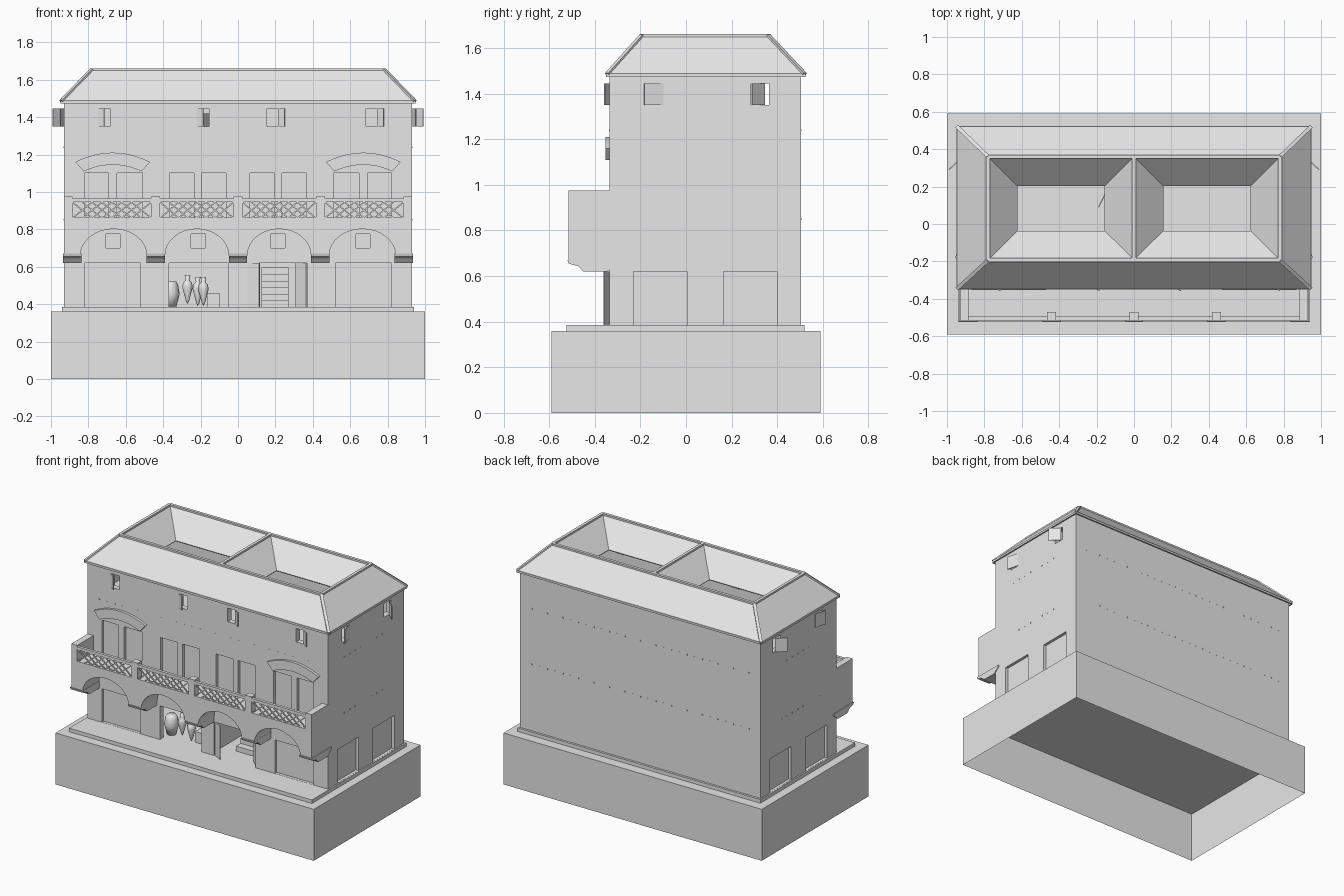
import bpy, bmesh, math
from mathutils import Vector, Matrix

cube = bpy.data.objects.get("Cube")
if cube:
    bpy.data.objects.remove(cube, do_unlink=True)

plaster = bpy.data.materials.new("plain_grey")
plaster.use_nodes = True
grey = (0.8, 0.8, 0.8, 1)
plaster.diffuse_color = grey
plaster.node_tree.nodes["Principled BSDF"].inputs["Base Color"].default_value = grey


def finish(name, bm):
    """Turn a bmesh into a named object."""
    bmesh.ops.recalc_face_normals(bm, faces=bm.faces)
    mesh = bpy.data.meshes.new(name)
    bm.to_mesh(mesh)
    bm.free()
    mesh.materials.append(plaster)
    obj = bpy.data.objects.new(name, mesh)
    bpy.context.collection.objects.link(obj)
    return obj


def add_box(bm, x0, x1, y0, y1, z0, z1):
    centre = Vector((x0 + x1, y0 + y1, z0 + z1)) / 2
    size = Matrix.Diagonal((x1 - x0, y1 - y0, z1 - z0, 1))
    return bmesh.ops.create_cube(bm, size=1, matrix=Matrix.Translation(centre) @ size)


def boxes(name, items):
    bm = bmesh.new()
    for item in items:
        add_box(bm, *item)
    return finish(name, bm)


def add_bar(bm, start, end, width, depth):
    """Box running between two points."""
    start, end = Vector(start), Vector(end)
    way = end - start
    turn = way.to_track_quat('X', 'Z').to_matrix().to_4x4()
    size = Matrix.Diagonal((way.length, depth, width, 1))
    bmesh.ops.create_cube(bm, size=1, matrix=Matrix.Translation((start + end) / 2) @ turn @ size)


def extrude(bm, points, offset):
    face = bm.faces.new([bm.verts.new(p) for p in points])
    moved = bmesh.ops.extrude_face_region(bm, geom=[face])["geom"]
    verts = [v for v in moved if isinstance(v, bmesh.types.BMVert)]
    bmesh.ops.translate(bm, verts=verts, vec=offset)


def cut(target, cutter):
    mod = target.modifiers.new("cut", 'BOOLEAN')
    mod.operation = 'DIFFERENCE'
    mod.solver = 'EXACT'
    mod.object = cutter
    cutter.hide_render = True
    cutter.hide_set(True)
    cutter.display_type = 'WIRE'


# Levels and wall planes
WX, FRONT, BACK = 0.93, -0.335, 0.505
GROUND, DECK, EAVE, RIDGE = 0.385, 0.86, 1.485, 1.655
WALL, NICHE = 0.04, 0.02
BALC = -0.515

# Base, open underneath, and the step on it
bm = bmesh.new()
add_box(bm, -1, 1, -0.59, 0.59, 0, 0.36)
bm.faces.ensure_lookup_table()
bmesh.ops.delete(bm, geom=[min(bm.faces, key=lambda f: f.calc_center_median().z)], context='FACES')
finish("base", bm)
boxes("step", [(-0.94, 0.94, -0.525, 0.52, 0.355, GROUND)])

# Hollow walls with doors and windows cut in
walls = boxes("walls", [(-WX, WX, FRONT, BACK, GROUND - 0.01, EAVE)])
room = boxes("room_cutter", [(-WX + WALL, WX - WALL, FRONT + WALL, BACK - WALL, GROUND, 2)])
cut(walls, room)
holes = []
for s in (-1, 1):
    def front_hole(a, b, z0, z1, depth):
        a, b = sorted((s * a, s * b))
        holes.append((a, b, FRONT - 0.1, FRONT + depth, z0, z1))
    front_hole(0.05, 0.37, GROUND, 0.62, 0.1)
    front_hole(0.52, 0.82, GROUND + 0.001, 0.62, NICHE)
    for a, b in ((0.065, 0.195), (0.235, 0.365), (0.51, 0.82)):
        front_hole(a, b, DECK, 1.1, NICHE)
    for a in (0.175, 0.63):
        front_hole(a, a + 0.075, 0.7, 0.775, NICHE)
    for a in (0.155, 0.685):
        front_hole(a, a + 0.06, 1.35, 1.445, 0.1)
    side = sorted((s * (WX - NICHE), s * 1.1))
    for y in (-0.23, 0.165):
        holes.append((*side, y, y + 0.235, GROUND + 0.001, 0.62))
    side = sorted((s * (WX - 0.1), s * 1.1))
    for y in (-0.18, 0.285):
        holes.append((*side, y, y + 0.08, 1.35, 1.445))
cut(walls, boxes("opening_cutter", holes))

# Inner floors and partition
boxes("inner_floors", [(-0.9, 0.9, -0.3, 0.48, z - 0.02, z) for z in (DECK, 1.25)])
boxes("partition", [(-0.02, 0.02, -0.3, 0.48, GROUND, DECK - 0.02)])

# Rows of small beam ends
ends = []
e = 0.004
for z in (0.85, 1.24):
    for i in range(-14, 15):
        x = i * 0.06
        ends.append((x - e, x + e, BACK - e, BACK + e / 2, z - e, z + e))
        if z > 1:
            ends.append((x - e, x + e, FRONT - e / 2, FRONT + e, z - e, z + e))
    for i in range(8):
        y = -0.15 + i * 0.06
        for s in (-WX, WX):
            ends.append((s - e / 2, s + e / 2, y - e, y + e, z - e, z + e))
boxes("beam_ends", ends)

# Roof: four outer slopes and two inward funnels
EX, EY0, EY1 = 0.945, -0.345, 0.52
RX, RY0, RY1 = 0.78, -0.193, 0.36
bm = bmesh.new()


def ring(x0, x1, y0, y1, z):
    return [bm.verts.new(p) for p in ((x0, y0, z), (x1, y0, z), (x1, y1, z), (x0, y1, z))]


def bridge(a, b):
    for i in range(4):
        j = (i + 1) % 4
        bm.faces.new((a[i], a[j], b[j], b[i]))


bridge(ring(-EX, EX, EY0, EY1, EAVE), ring(-RX, RX, RY0, RY1, RIDGE))
for x0, x1 in ((-RX, 0), (0, RX)):
    inset = 0.155
    bridge(ring(x1, x0, RY0, RY1, RIDGE),
           ring(x1 - inset, x0 + inset, RY0 + inset, RY1 - inset, 1.5))
bmesh.ops.remove_doubles(bm, verts=bm.verts, dist=0.0001)
roof = finish("roof", bm)
thick = roof.modifiers.new("thickness", 'SOLIDIFY')
thick.thickness = 0.008
thick.offset = 0

# Hip and ridge caps, eave board
bm = bmesh.new()
outer = [(-EX, EY0), (EX, EY0), (EX, EY1), (-EX, EY1)]
inner = [(-RX, RY0), (RX, RY0), (RX, RY1), (-RX, RY1)]
for i in range(4):
    j = (i + 1) % 4
    add_bar(bm, (*outer[i], EAVE), (*inner[i], RIDGE), 0.014, 0.02)
    add_bar(bm, (*inner[i], RIDGE), (*inner[j], RIDGE), 0.012, 0.02)
    add_bar(bm, (*outer[i], EAVE - 0.004), (*outer[j], EAVE - 0.004), 0.014, 0.01)
add_bar(bm, (0, RY0, RIDGE), (0, RY1, RIDGE), 0.012, 0.02)
finish("roof_caps", bm)

# Arcade under the balcony: one profile with four arches
SPRING = 0.66
points = [(-WX, BALC, DECK), (-WX, BALC, SPRING)]
for c, r in ((-0.665, 0.178), (-0.22, 0.17), (0.22, 0.17), (0.665, 0.178)):
    for i in range(17):
        t = math.pi * (1 - i / 16)
        points.append((c + r * math.cos(t), BALC, SPRING + 0.142 * math.sin(t)))
points += [(WX, BALC, SPRING), (WX, BALC, DECK)]
bm = bmesh.new()
extrude(bm, points, (0, FRONT - BALC, 0))
finish("arcade", bm)

# Moulded brackets at the arch springings
bm = bmesh.new()
profile = ((-0.52, 0.67), (-0.515, 0.655), (-0.47, 0.643), (-0.45, 0.62),
           (-0.345, 0.62), (-0.3, 0.655), (-0.3, 0.67))
for x in (-0.887, -0.44, 0, 0.44, 0.887):
    extrude(bm, [(x - 0.049, y, z) for y, z in profile], (0.098, 0, 0))
finish("brackets", bm)

# Balcony parapet: side walls, posts and rails
TOP, RAIL = 0.975, 0.945
parts = [(-WX, WX, BALC, BALC + 0.02, RAIL, 0.965),
         (-WX, WX, BALC, BALC + 0.02, DECK - 0.01, DECK + 0.004)]
for s in (-1, 1):
    a, b = sorted((s * 0.885, s * WX))
    parts.append((a, b, BALC, FRONT, DECK - 0.01, TOP))
for x in (-0.44, 0, 0.44):
    parts.append((x - 0.024, x + 0.024, BALC, BALC + 0.045, DECK - 0.01, TOP))
boxes("parapet", parts)

# Lattice of crossed bars
bm = bmesh.new()
for x0, x1 in ((-0.885, -0.464), (-0.416, -0.024), (0.024, 0.416), (0.464, 0.885)):
    pitch = (x1 - x0) / 8
    for i in range(7):
        a, b = x0 + i * pitch, x0 + (i + 2) * pitch
        for lo, hi in ((DECK, RAIL), (RAIL, DECK)):
            add_bar(bm, (a, BALC + 0.01, lo), (b, BALC + 0.01, hi), 0.007, 0.008)
finish("lattice", bm)

# Arched hoods and middle posts of the outer balcony doors
bm = bmesh.new()
for c in (-0.67, 0.67):
    arc = [(c + 0.2 * t / 6, FRONT - 0.018, 1.21 - 0.05 * (t / 6) ** 2) for t in range(-6, 7)]
    low = [(c + 0.155 * t / 6, FRONT - 0.018, 1.145 - 0.035 * (t / 6) ** 2) for t in range(6, -7, -1)]
    extrude(bm, arc + low, (0, 0.03, 0))
    add_box(bm, c - 0.022, c + 0.022, FRONT, FRONT + NICHE, DECK, 1.1)
finish("door_hoods", bm)

# Open shutters and door leaves, hinged at an angle
bm = bmesh.new()


def leaf(hinge, edge, z0, z1):
    z = (z0 + z1) / 2
    add_bar(bm, (*hinge, z), (*edge, z), z1 - z0, 0.006)


for s in (-1, 1):
    leaf((s * WX, 0.345), (s * 0.99, 0.29), 1.35, 1.445)
    leaf((s * WX, -0.1), (s * 0.953, -0.183), 1.35, 1.445)
for x in (-0.75, -0.22, 0.215, 0.745):
    leaf((x, FRONT), (x + 0.035, FRONT - 0.022), 1.35, 1.445)
leaf((0.05, FRONT + 0.01), (0.115, FRONT - 0.025), GROUND, 0.62)
leaf((0.365, FRONT + 0.02), (0.31, FRONT + 0.07), GROUND, 0.62)
leaf((-0.15, 0.17), (-0.19, 0.09), 1.25, 1.42)
finish("shutters_and_leaves", bm)

# Inner stairs and a stone block
boxes("stairs", [(0.125, 0.27, -0.2 + i * 0.05, 0.2, GROUND, GROUND + 0.035 * (i + 1)) for i in range(6)])
boxes("block", [(-0.165, -0.1, -0.24, -0.16, GROUND, 0.46)])


# Turned jars
def jar(name, place, profile):
    bm = bmesh.new()
    verts = [bm.verts.new((r, 0, z)) for r, z in profile]
    edges = [bm.edges.new(pair) for pair in zip(verts, verts[1:])]
    bmesh.ops.spin(bm, geom=verts + edges, cent=(0, 0, 0), axis=(0, 0, 1),
                   angle=math.tau, steps=16, use_duplicate=False)
    bmesh.ops.remove_doubles(bm, verts=bm.verts, dist=0.0001)
    for f in bm.faces:
        f.smooth = True
    obj = finish(name, bm)
    obj.location = place
    return obj


slim = [(0, 0), (0.008, 0.015), (0.028, 0.09), (0.024, 0.115), (0.01, 0.13), (0.015, 0.155), (0, 0.155)]
wide = [(0, 0), (0.03, 0), (0.048, 0.07), (0.04, 0.115), (0.03, 0.135), (0, 0.135)]
for i, (x, y, z) in enumerate(((-0.27, -0.23, 0.4), (-0.215, -0.21, 0.39), (-0.185, -0.25, 0.39))):
    jar(f"slim_jar_{i + 1}", (x, y, z), slim)
jar("wide_jar", (-0.36, -0.22, GROUND), wide)
